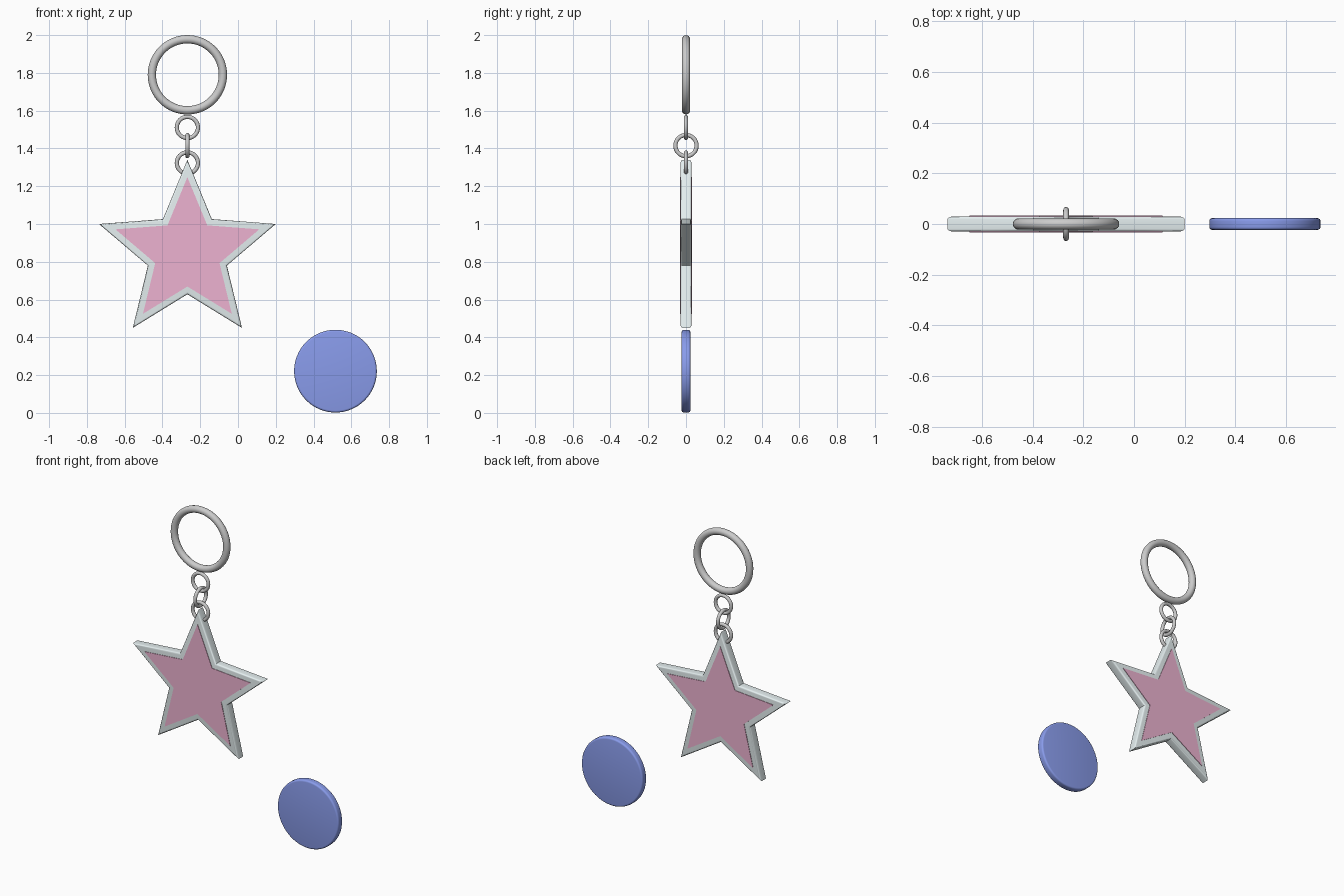
import bpy, bmesh
from math import sin, cos, pi

if "Cube" in bpy.data.objects:
    bpy.data.objects.remove(bpy.data.objects["Cube"])

CX = -0.268  # shared axis of ring, chain and star


def material(name, rgb):
    m = bpy.data.materials.new(name)
    m.diffuse_color = (*rgb, 1)
    m.use_nodes = True
    m.node_tree.nodes["Principled BSDF"].inputs["Base Color"].default_value = m.diffuse_color
    return m


def smooth(ob, deg=35):
    bpy.ops.object.select_all(action='DESELECT')
    ob.select_set(True)
    bpy.context.view_layer.objects.active = ob
    bpy.ops.object.shade_smooth_by_angle(angle=deg * pi / 180)


def torus(name, z, major, minor, rot, segs=(48, 16)):
    bpy.ops.mesh.primitive_torus_add(location=(CX, 0, z), rotation=rot,
                                     major_radius=major, minor_radius=minor,
                                     major_segments=segs[0], minor_segments=segs[1])
    bpy.context.object.name = name
    smooth(bpy.context.object, 60)


def loft(name, outline, centre, profile, mat):
    """Stack scaled copies of an xz outline along y; profile = [(y, scale)]."""
    bm = bmesh.new()
    rings = [[bm.verts.new((x * s, y, z * s)) for x, z in outline] for y, s in profile]
    n = len(outline)
    for a, b in zip(rings, rings[1:]):
        for i in range(n):
            j = (i + 1) % n
            bm.faces.new((a[i], a[j], b[j], b[i]))
    bm.faces.new(rings[0])
    bm.faces.new(rings[-1])
    bmesh.ops.recalc_face_normals(bm, faces=bm.faces)
    me = bpy.data.meshes.new(name)
    bm.to_mesh(me)
    bm.free()
    me.materials.append(mat)
    ob = bpy.data.objects.new(name, me)
    ob.location = centre
    bpy.context.collection.objects.link(ob)
    smooth(ob)


def rounded(half, bevel, radius, steps=4):
    """Profile across a plate of given half thickness with rounded rims."""
    side = []
    for k in range(steps + 1):
        a = pi / 2 * k / steps
        side.append((-half + bevel * (1 - sin(a)), 1 - bevel * (1 - cos(a)) / radius))
    side = side[::-1]
    return side + [(-y, s) for y, s in side[::-1]]


def star(outer, inner):
    return [((outer, inner)[i % 2] * sin(i * pi / 5),
             (outer, inner)[i % 2] * cos(i * pi / 5)) for i in range(10)]


# Key ring and chain links
torus("key_ring", 1.79, 0.188, 0.022, (pi / 2, 0, 0), (64, 16))
torus("upper_link", 1.511, 0.056, 0.011, (pi / 2, 0, 0))
torus("middle_link", 1.415, 0.056, 0.011, (0, pi / 2, 0))
torus("lower_link", 1.323, 0.056, 0.011, (pi / 2, 0, 0))

# Star charm: pale metal body with a slightly raised pink inlay on both faces
centre = (CX, 0, 0.848)
loft("star_frame", star(0.492, 0.22), centre, rounded(0.03, 0.011, 0.187),
     material("pale_metal", (0.78, 0.86, 0.87)))
loft("star_inlay", star(0.40, 0.179), centre, [(-0.033, 1), (0.033, 1)],
     material("pink", (0.85, 0.45, 0.64)))

# Separate blue disc
disc = [(0.219 * sin(i * pi / 32), 0.219 * cos(i * pi / 32)) for i in range(64)]
loft("round_disc", disc, (0.516, 0, 0.221), rounded(0.023, 0.011, 0.219),
     material("blue", (0.25, 0.33, 0.83)))
